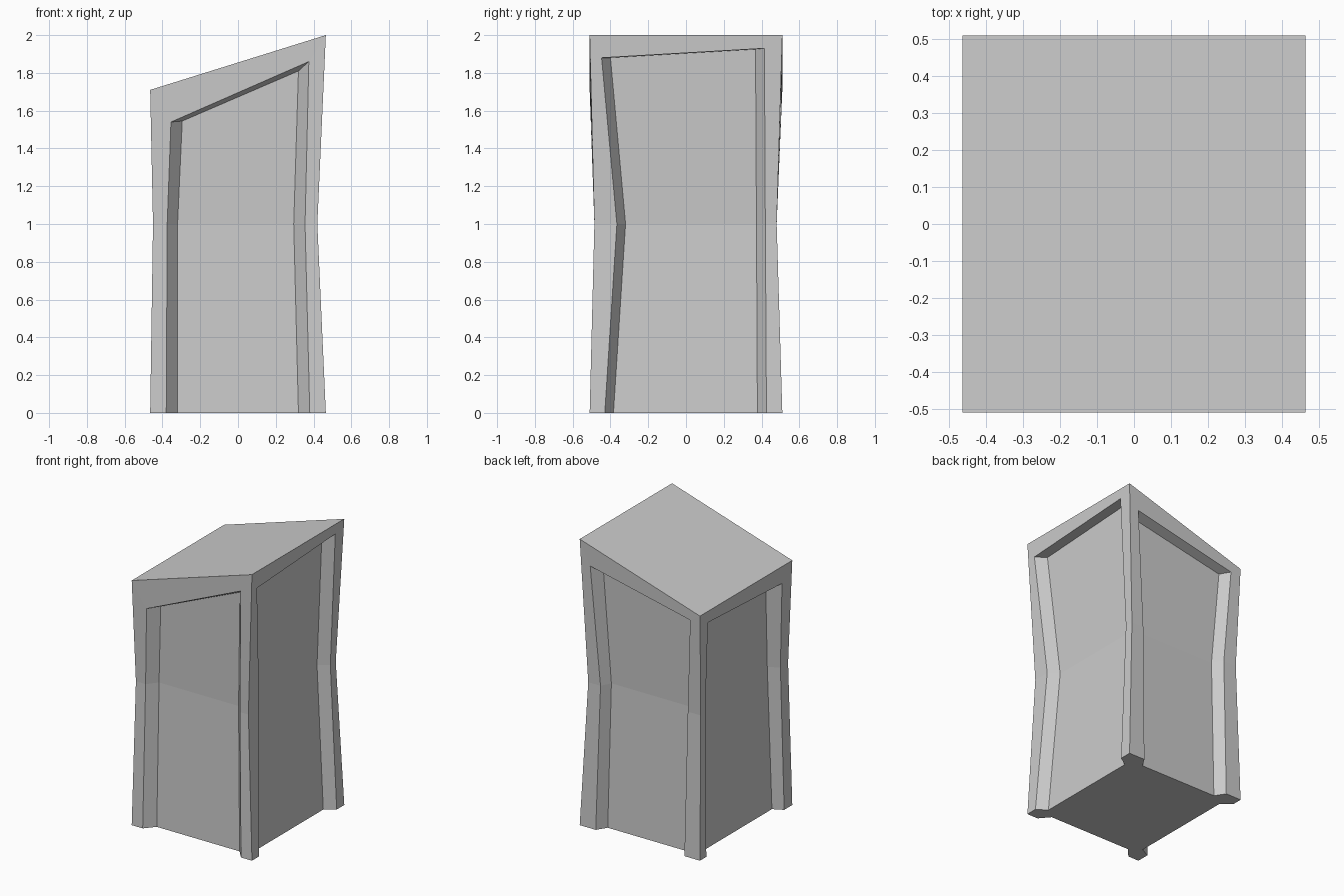
import bpy, bmesh
from mathutils import Vector

if "Cube" in bpy.data.objects:
    bpy.data.objects.remove(bpy.data.objects["Cube"])

HX, HY = 0.465, 0.51            # half sizes at the base and top
WX = (-0.45, 0.42)              # pinched waist in x
WY = (-0.485, 0.48)             # pinched waist in y
DEPTH = 0.07                    # panel recess


def top_z(x):
    return 1.855 + 0.145 * x / HX


def blend(base, waist, z, top):
    # straight from base to waist (z = 1), then out again to the top
    t = 1 - z if z < 1 else (z - 1) / (top - 1)
    return waist + (base - waist) * t


def corner(i, j, level):
    sx, sy = (-1, 1)[i], (-1, 1)[j]
    if level == 1:
        return Vector((WX[i], WY[j], 1))
    return Vector((sx * HX, sy * HY, 0 if level == 0 else top_z(sx * HX)))


bm = bmesh.new()


def face(*pts):
    bm.faces.new([bm.verts.new(p) for p in pts])


def side(axis, s, outer, inner):
    """One wall: frame, sloped lip and sunken panel, open at the bottom.
    outer / inner: (low u at base, waist, top), (high u ...), (z low, z high)."""
    def point(u, z, inset):
        if axis == 1:
            y = blend(s * HY, WY[s > 0], z, top_z(u))
            return Vector((u, y - s * inset, z))
        x = blend(s * HX, WX[s > 0], z, top_z(s * HX))
        return Vector((x - s * inset, u, z))

    def rail(data, k, inset):
        return [point(u, z, inset) for u, z in zip(data[k], (0, 1, data[2][k]))]

    o = [rail(outer, k, 0) for k in (0, 1)]
    n = [rail(inner, k, DEPTH) for k in (0, 1)]
    k_side = int(s > 0)
    c = [[corner(k, k_side, l) if axis == 1 else corner(k_side, k, l)
          for l in range(3)] for k in (0, 1)]
    for k in (0, 1):
        for a, b in ((c[k], o[k]), (o[k], n[k])):
            for l in (0, 1):
                face(a[l], b[l], b[l + 1], a[l + 1])
    for a, b in ((c, o), (o, n)):
        face(a[0][2], a[1][2], b[1][2], b[0][2])
    for l in (0, 1):
        face(n[0][l], n[1][l], n[1][l + 1], n[0][l + 1])
    return [c[0][0], o[0][0], n[0][0], n[1][0], o[1][0], c[1][0]]


# four walls
front = side(1, -1,
             ((-0.38, -0.375, -0.355), (0.38, 0.355, 0.375), (1.54, 1.86)),
             ((-0.32, -0.32, -0.295), (0.32, 0.295, 0.32), (1.545, 1.81)))
right = side(0, 1,
             ((-0.43, -0.366, -0.447), (0.426, 0.42, 0.415), (1.88, 1.93)),
             ((-0.384, -0.32, -0.40), (0.378, 0.373, 0.368), (1.88, 1.925)))
back = side(1, 1,
            ((-0.345, -0.35, -0.387), (0.341, 0.325, 0.387), (1.66, 1.83)),
            ((-0.30, -0.305, -0.345), (0.297, 0.29, 0.335), (1.66, 1.80)))
left = side(0, -1,
            ((-0.42, -0.40, -0.40), (0.44, 0.43, 0.42), (1.59, 1.63)),
            ((-0.385, -0.355, -0.32), (0.38, 0.375, 0.37), (1.59, 1.625)))

# slanted top and notched underside
face(*[corner(i, j, 2) for i, j in ((0, 0), (1, 0), (1, 1), (0, 1))])
face(*(front[:-1] + right[:-1] + back[::-1][:-1] + left[::-1][:-1]))

bmesh.ops.remove_doubles(bm, verts=bm.verts, dist=0.0005)
bmesh.ops.recalc_face_normals(bm, faces=bm.faces)
mesh = bpy.data.meshes.new("panelled_pillar")
bm.to_mesh(mesh)
bm.free()
bpy.context.collection.objects.link(bpy.data.objects.new("panelled_pillar", mesh))
